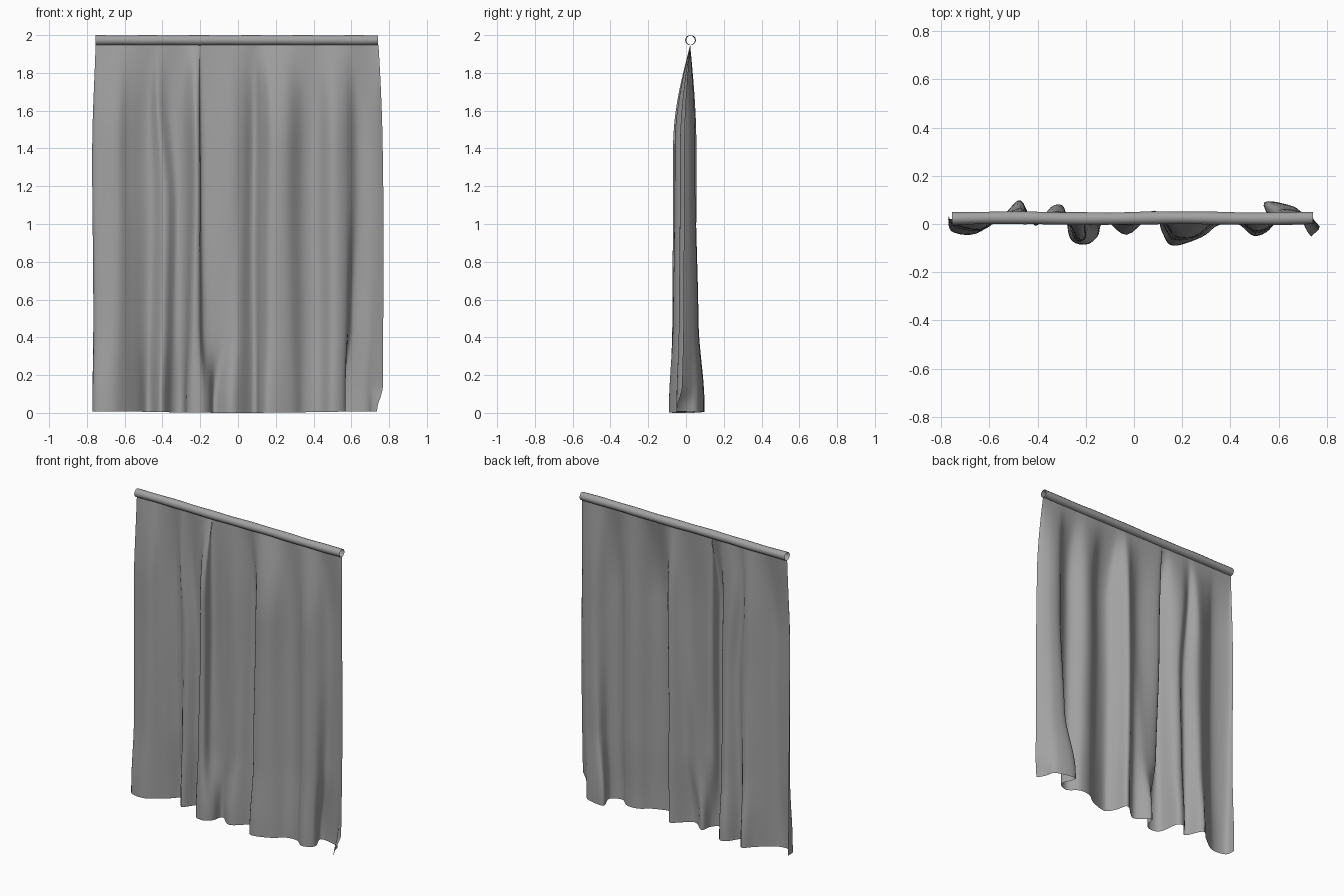
import bpy, bmesh, math
from mathutils import Vector

if "Cube" in bpy.data.objects:
    bpy.data.objects.remove(bpy.data.objects["Cube"])

# Fold outlines seen from above (x, y), left to right: mid-height and bottom hem
MID = [(-.768, .02), (-.745, -.002), (-.64, -.025), (-.57, .01), (-.47, .05),
       (-.40, .005), (-.335, .042), (-.28, .015), (-.235, -.062), (-.205, -.055),
       (-.192, .015), (-.05, -.005), (.02, .015), (.085, .055), (.13, -.005),
       (.175, -.055), (.26, -.05), (.345, .015), (.42, .025), (.50, -.03),
       (.57, -.012), (.63, .042), (.69, .045), (.74, .02), (.768, -.01)]
HEM = [(-.77, .035), (-.757, -.03), (-.655, -.04), (-.54, .04), (-.47, .098),
       (-.41, -.008), (-.345, .07), (-.29, .068), (-.265, -.06), (-.20, -.085),
       (-.15, -.05), (-.125, .02), (-.03, -.045), (.085, .045), (.115, -.03),
       (.16, -.09), (.28, -.055), (.35, -.005), (.43, 0), (.50, -.05),
       (.57, -.01), (.54, .09), (.66, .073), (.71, .03), (.768, -.022)]
ROD_Y, ROD_Z, ROD_R = .022, 1.973, .026
TOP_Z = ROD_Z - ROD_R
SUB, ROWS = 5, 50


def smooth(t):
    t = min(max(t, 0), 1)
    return t * t * (3 - 2 * t)


def spline(points):
    """Catmull-Rom resampling of an outline."""
    p = [Vector(q) for q in points]
    p = [p[0]] + p + [p[-1]]
    out = []
    for i in range(1, len(p) - 2):
        a, b, c, d = p[i - 1:i + 3]
        for k in range(SUB):
            t = k / SUB
            out.append(.5 * (2 * b + (c - a) * t + (2 * a - 5 * b + 4 * c - d) * t * t
                             + (3 * b - a - 3 * c + d) * t ** 3))
    return out + [p[-1]]


# Dark grey cloth
fabric = bpy.data.materials.new("grey_fabric")
fabric.diffuse_color = (.36, .36, .36, 1)
fabric.use_nodes = True
fabric.node_tree.nodes["Principled BSDF"].inputs["Base Color"].default_value = fabric.diffuse_color


def grid_object(name, rows, closed=False):
    """Skin a list of equal-length point rows."""
    bm = bmesh.new()
    vs = [[bm.verts.new(p) for p in r] for r in rows]
    n = len(rows[0])
    for r in range(len(rows) - 1):
        for i in range(n if closed else n - 1):
            j = (i + 1) % n
            bm.faces.new((vs[r][i], vs[r + 1][i], vs[r + 1][j], vs[r][j]))
    me = bpy.data.meshes.new(name)
    bm.to_mesh(me)
    bm.free()
    me.materials.append(fabric)
    for f in me.polygons:
        f.use_smooth = True
    ob = bpy.data.objects.new(name, me)
    bpy.context.collection.objects.link(ob)
    return ob


# Hanging cloth: straight at the rod, folds deepen towards the hem
mid, hem = spline(MID), spline(HEM)
rows = []
for r in range(ROWS + 1):
    d = r / ROWS
    z0 = TOP_Z * (1 - d)
    grow = math.sin(min(d / .28, 1) * math.pi / 2)
    low = .35 * smooth((d - .35) / .45) + .65 * smooth((d - .75) / .23)
    row = []
    for m, h in zip(mid, hem):
        top = Vector((m.x * .975 - .005, ROD_Y))
        p = top.lerp(m, grow).lerp(h, low)
        # left fold slants inward below the rod
        slant = math.exp(-((m.x + .37) / .07) ** 2) * (-.03 + .04 * smooth((d - .1) / .35)) * (1 - low)
        # right hem corner curls forward
        curl = smooth((d - .93) / .07) * smooth((m.x - .72) / .05)
        sway = .004 * math.sin(7 * d + 5 * m.x) * grow * (1 - low)
        z = z0 + d * d * .004 * (1 - math.cos(4 * m.x))
        row.append((p.x + slant + sway - .033 * curl, p.y - .03 * curl, z))
    rows.append(row)
grid_object("curtain_cloth", rows)

# Open rod sleeve, slightly uneven along its length
sleeve = []
for i in range(31):
    x = -.755 + 1.497 * i / 30
    rad = ROD_R + .0008 * math.sin(23 * x)
    sleeve.append([(x, ROD_Y + .002 + .002 * math.sin(9 * x) + rad * math.cos(a), ROD_Z + rad * math.sin(a))
                   for a in (2 * math.pi * k / 12 for k in range(12))])
grid_object("rod_sleeve", sleeve, closed=True)
